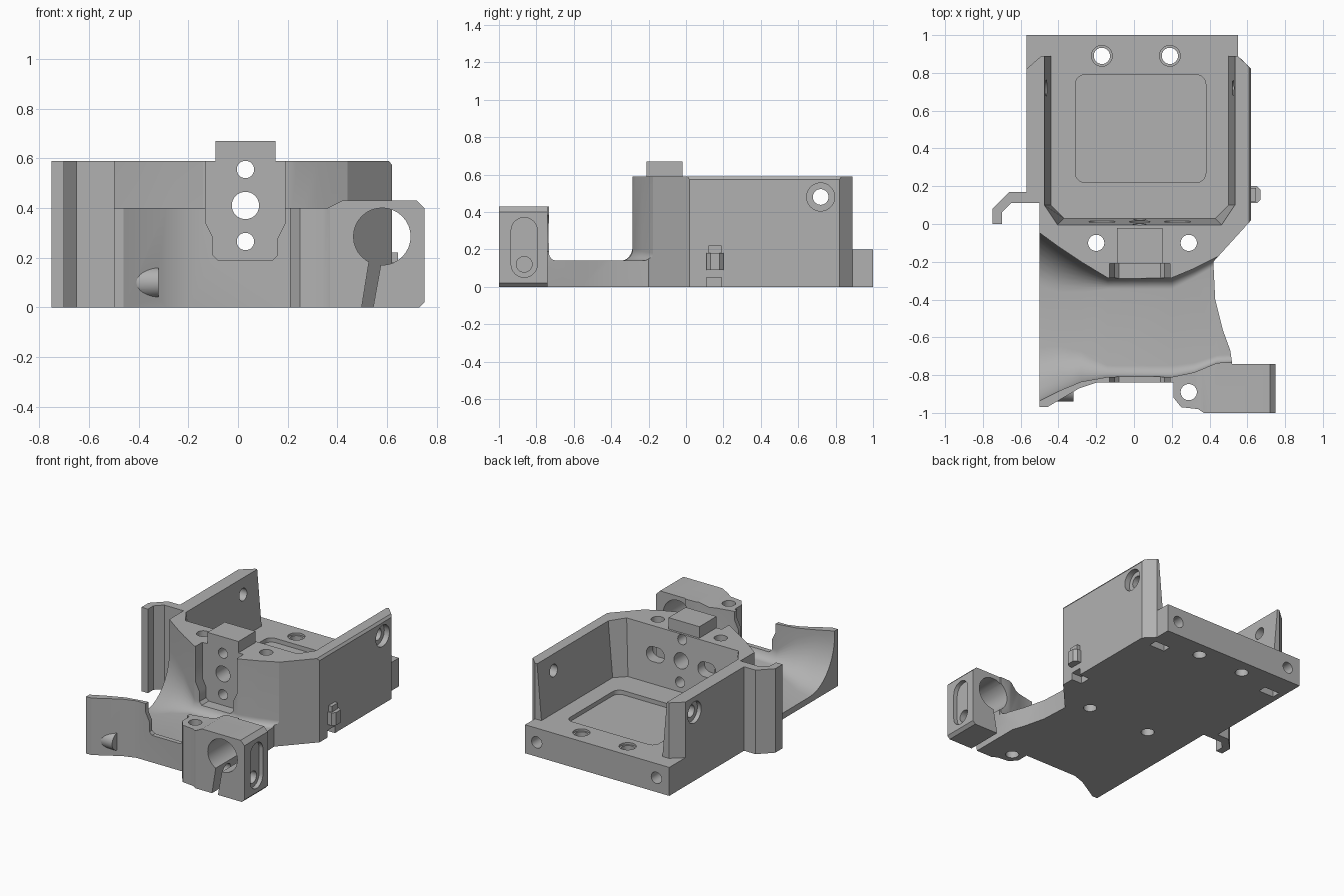
import bpy, bmesh, math

default = bpy.data.objects.get("Cube")
if default:
    bpy.data.objects.remove(default, do_unlink=True)

grey = bpy.data.materials.new("warm_grey_plastic")
grey.use_nodes = True
colour = (0.44, 0.44, 0.44, 1)
grey.diffuse_color = colour
grey.node_tree.nodes["Principled BSDF"].inputs["Base Color"].default_value = colour


def loft(name, rings):
    """Closed skin over matching rings of 3D points."""
    bm = bmesh.new()
    loops = [[bm.verts.new(p) for p in ring] for ring in rings]
    n = len(loops[0])
    for a, b in zip(loops, loops[1:]):
        for i in range(n):
            j = (i + 1) % n
            bm.faces.new((a[i], a[j], b[j], b[i]))
    bm.faces.new(loops[0])
    bm.faces.new(loops[-1])
    bmesh.ops.remove_doubles(bm, verts=bm.verts, dist=1e-5)
    bmesh.ops.recalc_face_normals(bm, faces=bm.faces)
    mesh = bpy.data.meshes.new(name)
    bm.to_mesh(mesh)
    bm.free()
    mesh.materials.append(grey)
    obj = bpy.data.objects.new(name, mesh)
    bpy.context.collection.objects.link(obj)
    return obj


def prism(name, pts, axis, lo, hi):
    """Extrude a flat profile along an axis."""
    place = {"X": lambda u, v, w: (w, u, v),
             "Y": lambda u, v, w: (u, w, v),
             "Z": lambda u, v, w: (u, v, w)}[axis]
    return loft(name, [[place(u, v, w) for u, v in pts] for w in (lo, hi)])


def box(name, x, y, z):
    return prism(name, [(x[0], y[0]), (x[1], y[0]), (x[1], y[1]), (x[0], y[1])], "Z", *z)


def rounded(cu, cv, hu, hv, r, steps=8):
    """Rounded rectangle, slot or circle."""
    pts = []
    for q, (su, sv) in enumerate([(1, 1), (-1, 1), (-1, -1), (1, -1)]):
        for i in range(steps + 1):
            t = math.pi / 2 * (q + i / steps)
            pts.append((cu + su * (hu - r) + r * math.cos(t),
                        cv + sv * (hv - r) + r * math.sin(t)))
    return pts


def circle(u, v, r):
    return rounded(u, v, r, r, r)


def combine(target, tool, operation):
    tool.hide_render = True
    mod = target.modifiers.new("shape", "BOOLEAN")
    mod.operation = operation
    mod.solver = "EXACT"
    mod.object = tool
    bpy.context.view_layer.objects.active = target
    bpy.ops.object.modifier_apply(modifier=mod.name)
    bpy.data.objects.remove(tool, do_unlink=True)


# Full footprint of the bracket
outline = [(-.57, 1), (-.57, .17), (-.66, .17), (-.75, .08), (-.75, 0), (-.7, 0),
           (-.7, .06), (-.65, .11), (-.5, .11), (-.5, -.97), (-.46, -.97),
           (-.29, -.87), (-.2, -.84), (.21, -.84), (.21, -.92), (.25, -.97),
           (.34, -.98), (.37, -1), (.75, -1), (.75, -.74), (.52, -.74),
           (.51, -.67), (.47, -.56), (.43, -.4), (.42, -.2), (.62, .02),
           (.62, .82), (.55, .89), (.55, 1)]
body = prism("mount_body", outline, "Z", 0, .59)

# Added blocks: screw boss and raised stop
combine(body, prism("screw_boss", circle(-.88, .1, .06), "X", -.46, -.32), "UNION")
combine(body, box("top_stop", (-.09, .15), (-.21, -.02), (.3, .67)), "UNION")

cuts = []

# Rear bay with sloping walls, open at the back
cuts.append(loft("bay", [
    [(-.44 - s, 1.1, z), (-.44 - s, .1, z), (-.37 - s, .03 - s, z),
     (.43 + s, .03 - s, z), (.5 + s, .1, z), (.5 + s, 1.1, z)]
    for z, s in ((.2, 0), (.6, .035))]))
cuts.append(prism("wall_ends", [(-.8, 1.1), (-.8, .75), (-.57, .82), (-.49, .89),
                                (.55, .89), (.62, .82), (.8, .75), (.8, 1.1)], "Z", .2, .8))
cuts.append(prism("floor_recess", rounded(.035, .505, .345, .285, .05), "Z", .17, .4))


# Flared scoop across the front
def scoop_ring(x, front, back, floor, r, rz):
    ring = [(x, front, .9)]
    for i in range(11):
        t = math.pi / 2 * i / 10
        ring.append((x, front + r * (1 - math.cos(t)), floor + rz * (1 - math.sin(t))))
    for i in range(11):
        t = math.pi / 2 * i / 10
        ring.append((x, back - r * (1 - math.sin(t)), floor + rz * (1 - math.cos(t))))
    return ring + [(x, back, .9)]


stations = [(-.55, -.96, -.01, .03, .3, .34), (-.4, -.885, -.12, .07, .24, .3),
            (-.28, -.835, -.2, .11, .16, .22), (-.14, -.81, -.285, .14, .06, .08),
            (.2, -.81, -.285, .14, .06, .06), (.32, -.785, -.235, .14, .05, .05),
            (.44, -.735, -.175, .14, .04, .04), (.6, -.73, -.3, .14, .04, .04)]
cuts.append(loft("scoop", [scoop_ring(*s) for s in stations]))

# Lower front wall and clamp top
cuts.append(prism("front_trim", [(-.6, .4), (.36, .4), (.42, .43), (.72, .43),
                                 (.76, .39), (.8, .39), (.8, .9), (-.6, .9)],
                  "Y", -1.1, -.6))
cuts.append(prism("clamp_foot", [(.72, -.01), (.76, .03), (.8, -.01)], "Y", -1.1, -.6))

# Upright channel in the column and front wall
cuts.append(prism("channel", [(-.1, .21), (-.08, .19), (.14, .19), (.16, .21), (.16, .28),
                              (.19, .34), (.19, .9), (-.13, .9), (-.13, .34), (-.1, .28)],
                  "Y", -.9, -.21))

# Column holes and nut pockets
for z, r in ((.555, .035), (.41, .055), (.265, .035)):
    cuts.append(prism("column_hole", circle(.03, z, r), "Y", -.3, .1))
for x in (-.17, .23):
    cuts.append(prism("nut_pocket", rounded(x, .4, .07, .05, .05), "Y", -.06, .1))

# Vertical bolt holes
for x, y in ((-.2, -.1), (.29, -.1), (-.17, .89), (.19, .89), (.29, -.89)):
    cuts.append(prism("bolt_hole", circle(x, y, .043), "Z", -.1, .8))
for x in (-.17, .19):
    cuts.append(prism("bolt_rim", circle(x, .89, .055), "Z", .185, .4))

# Rear face holes and underside slots
for x in (-.47, .46):
    cuts.append(prism("rear_hole", circle(x, .1, .04), "Y", .8, 1.1))
    cuts.append(box("underside_slot", (x - .06, x + .06), (.78, .84), (-.1, .05)))
cuts.append(box("side_notch", (.54, .7), (.11, .19), (-.1, .05)))

# Side wall screw holes with counterbores
cuts.append(prism("side_hole", circle(.72, .48, .042), "X", -.8, .8))
cuts.append(prism("side_bore", circle(.72, .48, .075), "X", .58, .8))
cuts.append(prism("side_bore", circle(.72, .48, .075), "X", -.8, -.54))

# Wall top chamfer along the right
cuts.append(prism("wall_chamfer", [(.6, .6), (.63, .56), (.7, .6)], "Y", -.1, .95))

# Clamp bore, split and tightening screw slot
cuts.append(prism("clamp_bore", circle(.58, .285, .115), "Y", -1.1, -.6))
cuts.append(prism("clamp_split", [(.49, -.05), (.535, -.05), (.58, .2), (.53, .2)],
                  "Y", -1.1, -.6))
cuts.append(prism("clamp_slot", rounded(-.865, .21, .07, .16, .07), "X", .72, .9))
cuts.append(prism("clamp_screw", circle(-.865, .12, .042), "X", .4, .9))

for tool in cuts:
    combine(body, tool, "DIFFERENCE")

# Small cable hook on the right side
hook = prism("cable_hook", [(.6, .11), (.65, .11), (.67, .13), (.67, .18), (.65, .2), (.6, .2)],
             "Z", .09, .18)
hook_top = box("cable_hook_top", (.6, .645), (.12, .19), (.18, .22))

bpy.ops.object.select_all(action="DESELECT")
for obj in (body, hook, hook_top):
    obj.select_set(True)
bpy.context.view_layer.objects.active = body
bpy.ops.object.shade_smooth_by_angle(angle=math.radians(28))
